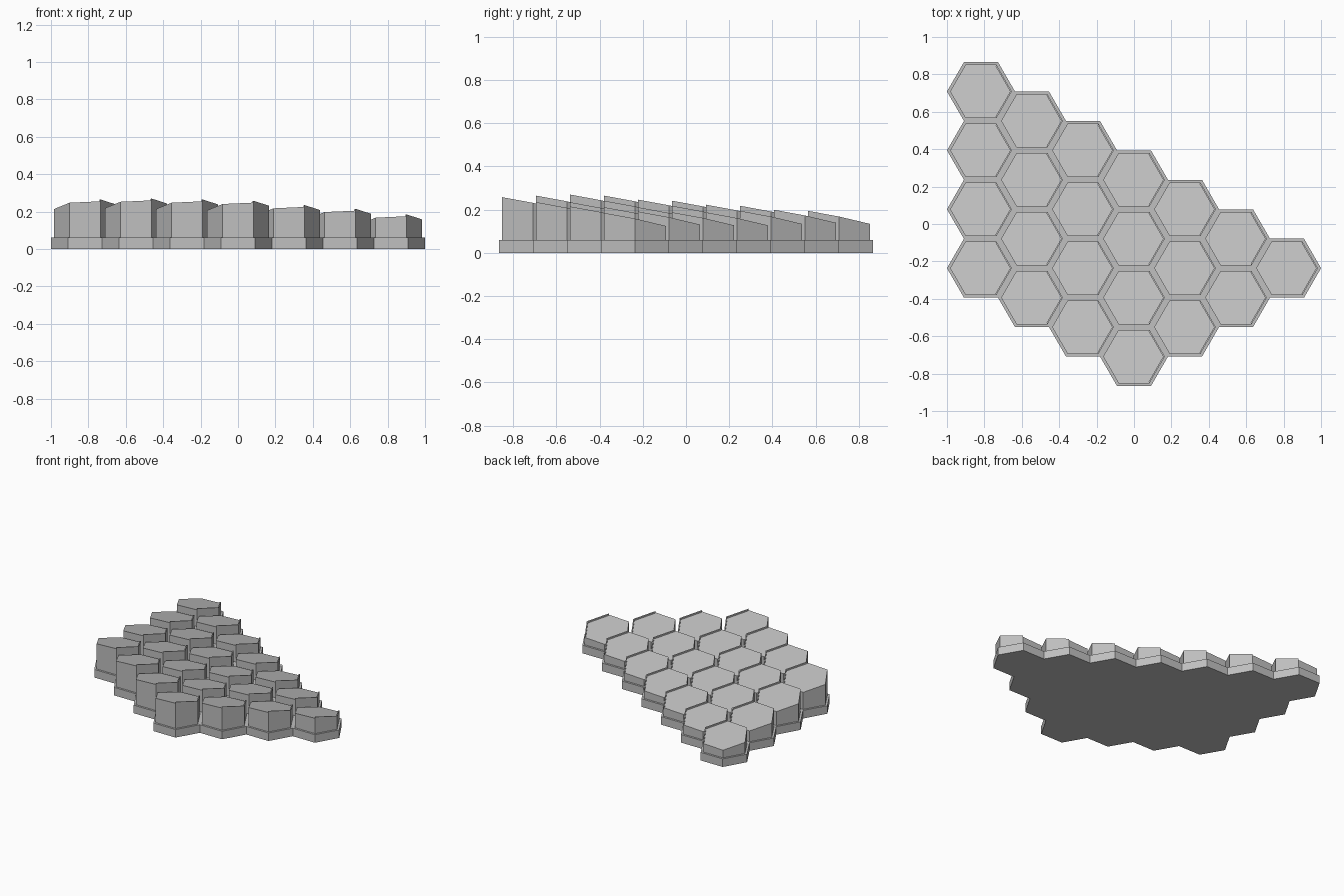
import bpy
import bmesh
from math import sin, cos, radians, sqrt

cube = bpy.data.objects.get("Cube")
if cube:
    bpy.data.objects.remove(cube)

CELL = 2 / 11             # circumradius of a base tile
STEP = CELL * sqrt(3)     # distance between tiles in a column
TILE = 0.165              # circumradius of a raised column
BASE = 0.06               # base thickness
SLOPE_X, SLOPE_Y = 0.045, -0.21
RIM = 0.01

# Per column: number of tiles, y of the front tile in half steps, its height
COLUMNS = [(4, -1.5, 0.221), (4, -2.5, 0.226), (4, -3.5, 0.221), (4, -4.5, 0.214),
           (3, -3.5, 0.191), (2, -2.5, 0.171), (1, -1.5, 0.141)]

grey = bpy.data.materials.new("stone grey")
grey.use_nodes = True
grey.diffuse_color = (0.53, 0.53, 0.53, 1)
grey.node_tree.nodes["Principled BSDF"].inputs["Base Color"].default_value = (0.53, 0.53, 0.53, 1)


def hexagon(cx, cy, r):
    return [(cx + r * cos(radians(60 * i)), cy + r * sin(radians(60 * i))) for i in range(6)]


def make_object(name, bm):
    bmesh.ops.recalc_face_normals(bm, faces=bm.faces)
    mesh = bpy.data.meshes.new(name)
    bm.to_mesh(mesh)
    bm.free()
    mesh.materials.append(grey)
    obj = bpy.data.objects.new(name, mesh)
    bpy.context.collection.objects.link(obj)


def add_prism(bm, outline, bottom, top):
    """Closed prism between two height functions of x and y."""
    low = [bm.verts.new((x, y, bottom(x, y))) for x, y in outline]
    high = [bm.verts.new((x, y, top(x, y))) for x, y in outline]
    bm.faces.new(low[::-1])
    bm.faces.new(high)
    n = len(outline)
    for i in range(n):
        j = (i + 1) % n
        bm.faces.new((low[i], low[j], high[j], high[i]))


tiles = []
for c, (count, half_steps, height) in enumerate(COLUMNS):
    for row in range(count):
        tiles.append((c, row, (c - 3) * 1.5 * CELL,
                      (half_steps / 2 + row) * STEP, height - 0.0235 * row))

# Continuous honeycomb base
bm = bmesh.new()
for c, row, cx, cy, h in tiles:
    bm.faces.new([bm.verts.new((x, y, 0)) for x, y in hexagon(cx, cy, CELL)])
bmesh.ops.remove_doubles(bm, verts=bm.verts, dist=0.001)
floor = bm.faces[:]
raised = bmesh.ops.extrude_face_region(bm, geom=floor, use_keep_orig=True)["geom"]
bmesh.ops.translate(bm, verts=[v for v in raised if isinstance(v, bmesh.types.BMVert)],
                    vec=(0, 0, BASE))
make_object("honeycomb_base", bm)

# Slanted columns, each with a thin raised lip on its two +x sides
for c, row, cx, cy, h in tiles:
    def slope(x, y):
        return h + SLOPE_X * (x - cx) + SLOPE_Y * (y - cy)

    outer = hexagon(cx, cy, TILE)
    bm = bmesh.new()
    add_prism(bm, outer, lambda x, y: BASE, slope)
    make_object(f"hex_column_{c}_{row}", bm)

    inner = hexagon(cx, cy, TILE - 0.009)
    bm = bmesh.new()
    add_prism(bm, [outer[5], outer[0], outer[1], inner[1], inner[0], inner[5]],
              slope, lambda x, y: slope(x, y) + RIM)
    make_object(f"column_lip_{c}_{row}", bm)
